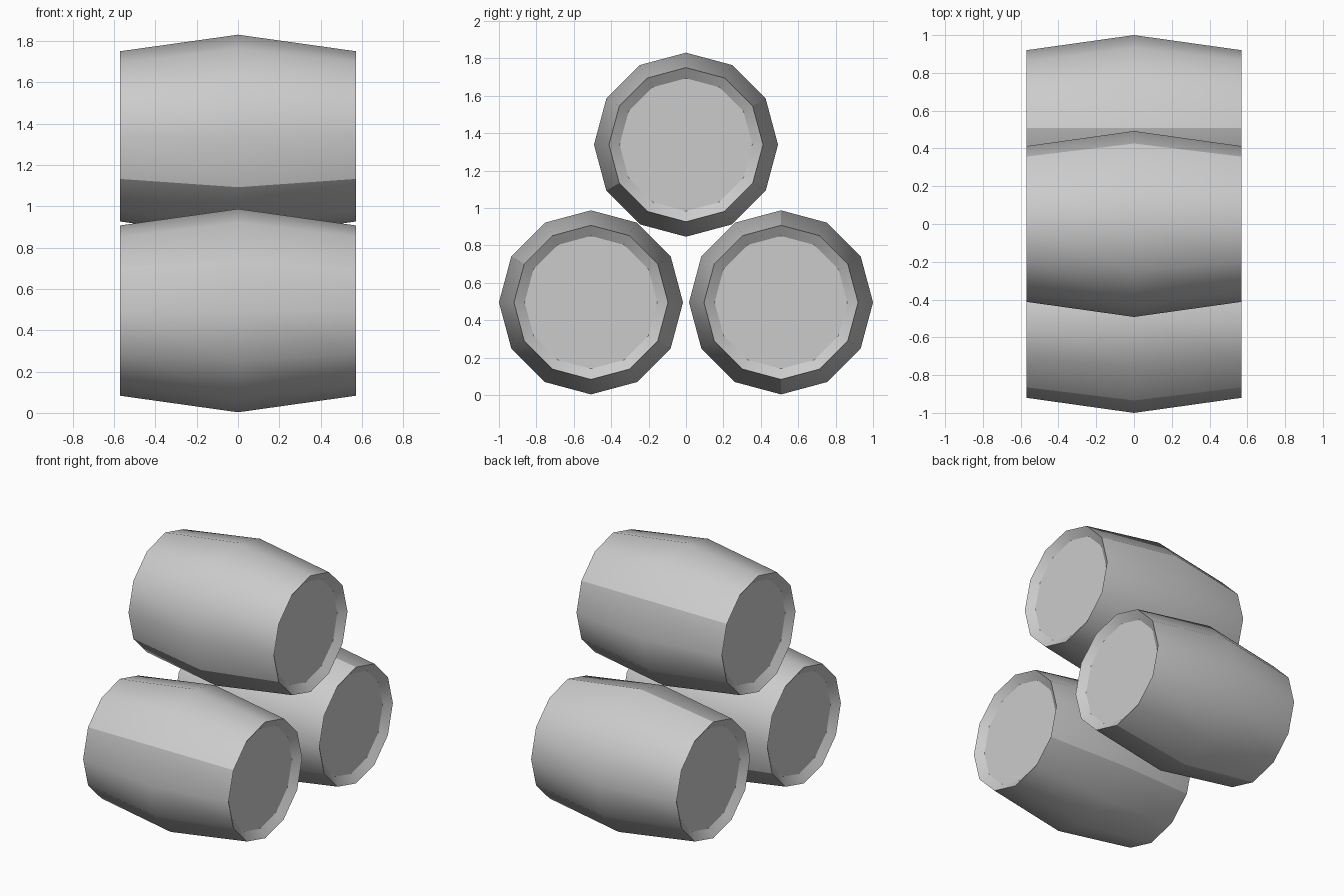
import bpy
import bmesh
from math import cos, sin, pi, radians

cube = bpy.data.objects.get("Cube")
if cube:
    bpy.data.objects.remove(cube)

grey = bpy.data.materials.new("light grey")
grey.use_nodes = True
colour = (0.6, 0.6, 0.6, 1)
grey.diffuse_color = colour
grey.node_tree.nodes["Principled BSDF"].inputs["Base Color"].default_value = colour

SIDES = 12
# (x along the barrel, radius): recessed end, rim, belly, rim, recessed end
PROFILE = [(-0.53, 0.355), (-0.57, 0.412), (0, 0.492), (0.57, 0.412), (0.53, 0.355)]


def barrel(name, y, z, seam):
    """Twelve-sided barrel along x, with two opposite sharp stave seams."""
    bm = bmesh.new()
    rings = []
    for x, r in PROFILE:
        angles = [2 * pi * i / SIDES for i in range(SIDES)]
        rings.append([bm.verts.new((x, r * cos(a), r * sin(a))) for a in angles])
    for a, b in zip(rings, rings[1:]):
        for i in range(SIDES):
            j = (i + 1) % SIDES
            bm.faces.new((a[i], a[j], b[j], b[i]))
    bm.faces.new(rings[0])
    bm.faces.new(rings[-1])
    bmesh.ops.recalc_face_normals(bm, faces=bm.faces)
    for i in (seam, (seam + SIDES // 2) % SIDES):
        for a, b in zip(rings[1:3], rings[2:4]):
            bm.edges.get((a[i], b[i])).smooth = False
    mesh = bpy.data.meshes.new(name)
    bm.to_mesh(mesh)
    bm.free()
    mesh.materials.append(grey)
    obj = bpy.data.objects.new(name, mesh)
    obj.location = (0, y, z)
    bpy.context.collection.objects.link(obj)
    bpy.ops.object.select_all(action="DESELECT")
    obj.select_set(True)
    bpy.context.view_layer.objects.active = obj
    bpy.ops.object.shade_smooth_by_angle(angle=radians(32), keep_sharp_edges=True)


# Two barrels side by side, one resting on top
barrel("front_barrel", -0.508, 0.495, 5)
barrel("back_barrel", 0.508, 0.495, 3)
barrel("top_barrel", 0, 1.338, 1)
